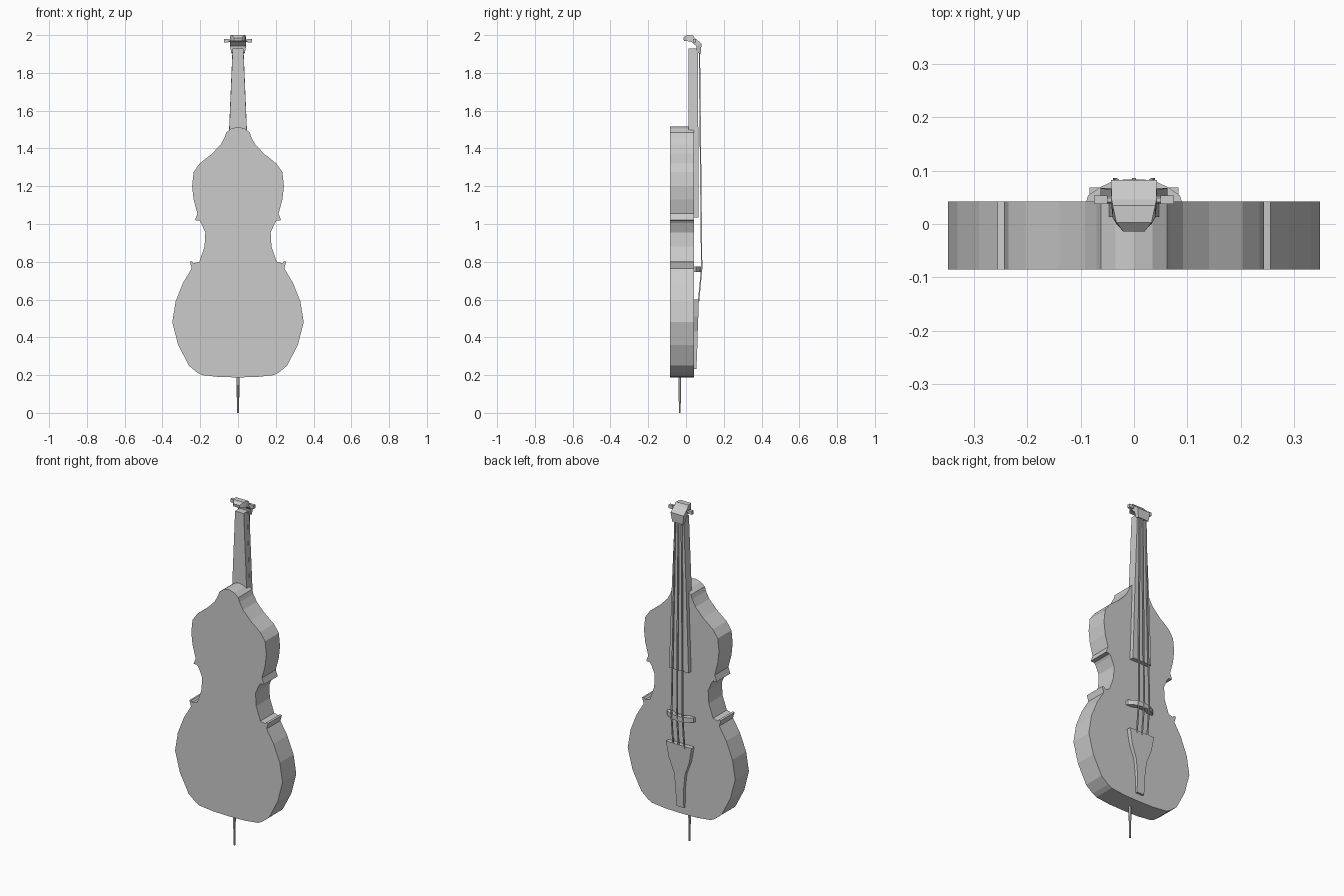
import bpy, bmesh
from math import cos, sin, tau


def loft(name, rings):
    """Skin a sequence of equal-sized point rings and cap both ends."""
    bm = bmesh.new()
    vs = [[bm.verts.new(p) for p in r] for r in rings]
    n = len(rings[0])
    for a, b in zip(vs, vs[1:]):
        for i in range(n):
            j = (i + 1) % n
            bm.faces.new((a[i], a[j], b[j], b[i]))
    bm.faces.new(vs[0])
    bm.faces.new(vs[-1])
    bmesh.ops.recalc_face_normals(bm, faces=bm.faces)
    mesh = bpy.data.meshes.new(name)
    bm.to_mesh(mesh)
    bm.free()
    ob = bpy.data.objects.new(name, mesh)
    bpy.context.collection.objects.link(ob)
    return ob


def mirrored(half):
    """Close a right-hand half profile by mirroring it across x = 0."""
    return half + [(-x, v) for x, v in reversed(half) if x > 0]


def slab(name, stations):
    """Tapered bar from (half width, y back, y front, z) stations."""
    return loft(name, [[(-w, a, z), (w, a, z), (w, b, z), (-w, b, z)]
                       for w, a, b, z in stations])


# Body: waisted outline with corner points, extruded front to back
outline = mirrored([
    (0, 0.188), (0.10, 0.19), (0.19, 0.20), (0.215, 0.213), (0.26, 0.25),
    (0.317, 0.36), (0.348, 0.48), (0.33, 0.59), (0.29, 0.69), (0.245, 0.765),
    (0.255, 0.80), (0.243, 0.802), (0.235, 0.792), (0.205, 0.80),
    (0.177, 0.88), (0.173, 0.955), (0.195, 1.005), (0.205, 1.018),
    (0.228, 1.02), (0.215, 1.055), (0.235, 1.13), (0.243, 1.20),
    (0.235, 1.275), (0.203, 1.32), (0.14, 1.37), (0.092, 1.42),
    (0.07, 1.46), (0.062, 1.485), (0.035, 1.505), (0, 1.515)])
loft("body", [[(x, y, z) for x, z in outline] for y in (-0.085, 0.042)])

# Neck and fingerboard
slab("neck", [(0.048, 0.013, 0.05, 1.46), (0.028, 0.013, 0.055, 1.93)])
slab("fingerboard", [(0.063, 0.038, 0.067, 1.035), (0.048, 0.04, 0.065, 1.48),
                     (0.029, 0.045, 0.063, 1.93)])

# Pegbox curling back into the scroll: half width, outer and inner (y, z)
head = [(0.035, (0.078, 1.902), (0.058, 1.907)),
        (0.043, (0.082, 1.955), (0.054, 1.942)),
        (0.042, (0.046, 1.985), (0.032, 1.962)),
        (0.040, (0.035, 2.0), (0.012, 1.967)),
        (0.033, (0.003, 2.0), (0.000, 1.970)),
        (0.020, (-0.014, 1.985), (-0.011, 1.968))]
loft("scroll_head", [[(-w, *o), (w, *o), (w, *i), (-w, *i)] for w, o, i in head])

# Tuning pegs
for side, s in (("left", -1), ("right", 1)):
    loft("peg_shaft_" + side,
         [[(s * x, 0.045 + r * cos(tau * k / 6), 1.97 + r * sin(tau * k / 6))
           for k in range(6)] for x, r in ((0.03, 0.007), (0.06, 0.007))])
    loft("peg_" + side,
         [[(s * x, 0.037, 1.96), (s * x, 0.053, 1.96),
           (s * x, 0.053, 1.98), (s * x, 0.037, 1.98)] for x in (0.05, 0.075)])

# Arched bridge
arch = mirrored([(0.03, 0.055), (0.055, 0.041), (0.09, 0.04), (0.086, 0.053),
                 (0.065, 0.068), (0.036, 0.082), (0, 0.084)])
loft("bridge", [[(x, y, z) for x, y in arch] for z in (0.747, 0.775)])

# Tailpiece
slab("tailpiece", [(0.024, 0.04, 0.055, 0.232), (0.027, 0.04, 0.06, 0.35),
                   (0.036, 0.04, 0.062, 0.43), (0.066, 0.04, 0.065, 0.51),
                   (0.083, 0.04, 0.068, 0.60)])

# Strings from the head over the bridge to the tailpiece
for i in (-1, 0, 1):
    path = [(0.021 * i, 0.071, 1.915), (0.036 * i, 0.083, 0.765),
            (0.036 * i, 0.066, 0.585)]
    r = 0.0035
    loft(f"string_{i + 2}", [[(x - r, y - r, z), (x + r, y - r, z),
                              (x + r, y + r, z), (x - r, y + r, z)]
                             for x, y, z in path])

# Endpin
loft("endpin", [[(r * cos(tau * k / 6), -0.033 + r * sin(tau * k / 6), z)
                 for k in range(6)] for r, z in ((0.005, 0), (0.009, 0.2))])
